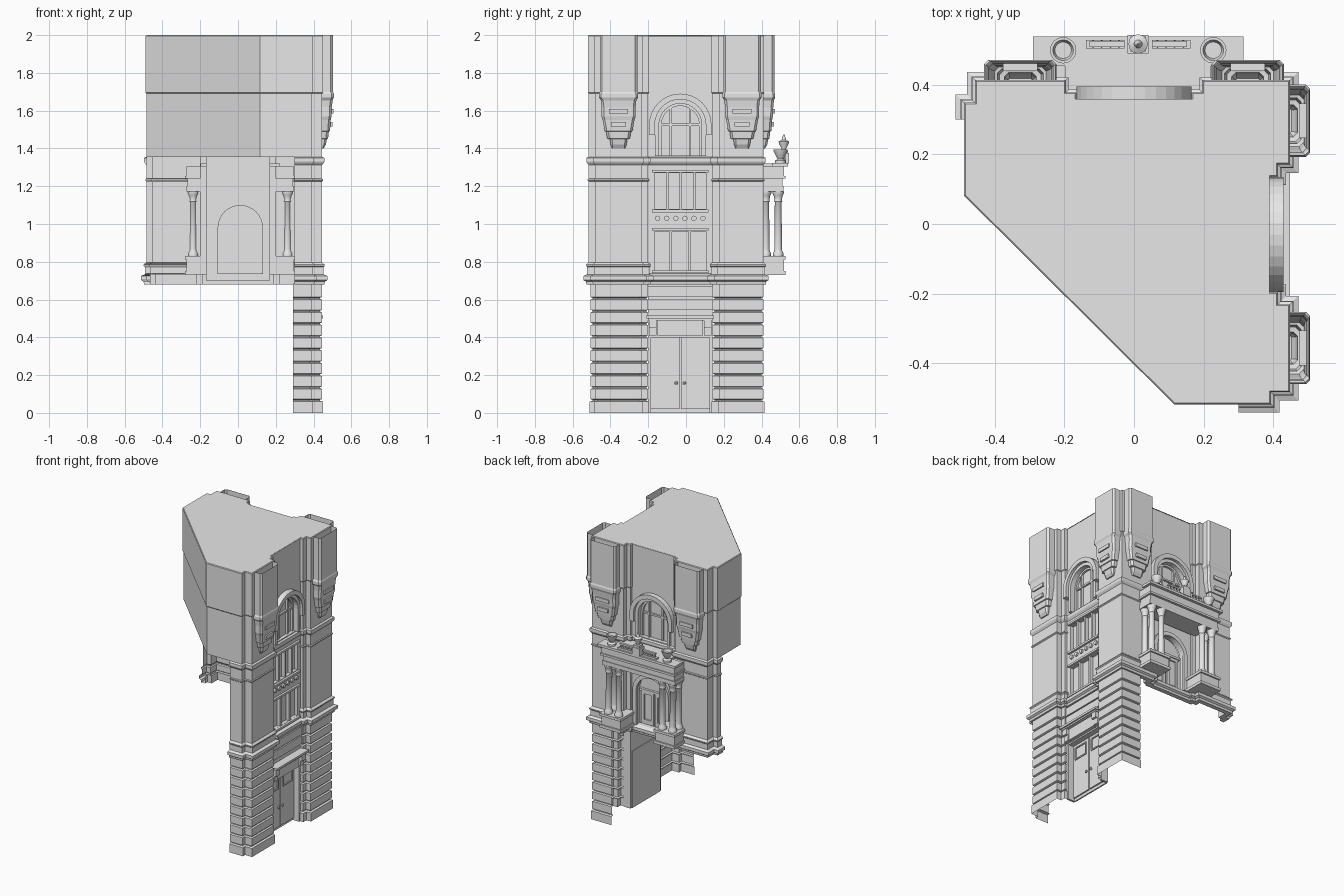
import bpy, math
from mathutils import Vector, Matrix

cube = bpy.data.objects.get("Cube")
if cube:
    bpy.data.objects.remove(cube)

stone = bpy.data.materials.new("pale_grey_stone")
stone.use_nodes = True
GREY = (0.8, 0.8, 0.8, 1)
stone.diffuse_color = GREY
for node in stone.node_tree.nodes:
    if node.type == 'BSDF_PRINCIPLED':
        node.inputs["Base Color"].default_value = GREY


def add(name, verts, faces, smooth=False):
    me = bpy.data.meshes.new(name)
    me.from_pydata([tuple(v) for v in verts], [], faces)
    me.materials.append(stone)
    ob = bpy.data.objects.new(name, me)
    bpy.context.collection.objects.link(ob)
    if smooth:
        bpy.ops.object.select_all(action='DESELECT')
        ob.select_set(True)
        bpy.context.view_layer.objects.active = ob
        bpy.ops.object.shade_smooth_by_angle(angle=math.radians(40))
    return ob


# Facade frames: u runs along the wall, d points outward, z is up
def east(u, d, z):
    return Vector((0.445 + d, u - 0.03, z))


def north(u, d, z):
    return Vector((-u, 0.41 + d, z))


def porch(u, d, z):
    return Vector((0.012 - u, 0.41 + d, z))


def sweep(name, path, profile):
    """Run a wall profile of (offset, z) along a plan path with mitred corners."""
    pts = [Vector(p) for p in path]
    normals = []
    for a, b in zip(pts, pts[1:]):
        t = (b - a).normalized()
        normals.append(Vector((t.y, -t.x)))
    verts, m = [], len(profile)
    for i, p in enumerate(pts):
        n1, n2 = normals[max(i - 1, 0)], normals[min(i, len(normals) - 1)]
        mitre = (n1 + n2) / (1 + n1.dot(n2))
        verts += [(*(p + mitre * o), z) for o, z in profile]
    faces = [(i * m + j, (i + 1) * m + j, (i + 1) * m + j + 1, i * m + j + 1)
             for i in range(len(pts) - 1) for j in range(m - 1)]
    return add(name, verts, faces)


def boxes(name, frame, specs):
    verts, faces = [], []
    for u0, u1, d0, d1, z0, z1 in specs:
        k = len(verts)
        verts += [frame(u, d, z) for z in (z0, z1) for u, d in ((u0, d0), (u0, d1), (u1, d1), (u1, d0))]
        faces += [(k, k + 1, k + 2, k + 3), (k + 7, k + 6, k + 5, k + 4)]
        for a in range(4):
            b = (a + 1) % 4
            faces.append((k + b, k + a, k + a + 4, k + b + 4))
    return add(name, verts, faces)


def slab(name, frame, loops, d0, d1):
    """Flat slab with holes; the loops are outlines in (u, z)."""
    cu = bpy.data.curves.new(name, 'CURVE')
    cu.dimensions, cu.fill_mode, cu.extrude = '2D', 'BOTH', (d1 - d0) / 2
    for loop in loops:
        sp = cu.splines.new('POLY')
        sp.points.add(len(loop) - 1)
        for p, (u, z) in zip(sp.points, loop):
            p.co = (u, z, 0, 1)
        sp.use_cyclic_u = True
    tmp = bpy.data.objects.new(name + "_outline", cu)
    bpy.context.collection.objects.link(tmp)
    dg = bpy.context.evaluated_depsgraph_get()
    me = bpy.data.meshes.new_from_object(tmp.evaluated_get(dg))
    bpy.data.objects.remove(tmp)
    verts = [frame(v.co.x, (d0 + d1) / 2 + v.co.z, v.co.y) for v in me.vertices]
    return add(name, verts, [tuple(p.vertices) for p in me.polygons])


def rect(u0, u1, z0, z1):
    return [(u0, z0), (u1, z0), (u1, z1), (u0, z1)]


def arch(c, r, z0, spring, n=16):
    curve = [(c + r * math.cos(math.pi * i / n), spring + r * math.sin(math.pi * i / n)) for i in range(n + 1)]
    return [(c + r, z0)] + curve + [(c - r, z0)]


def arch_ring(c, r_out, r_in, z0, spring):
    return arch(c, r_out, z0, spring) + arch(c, r_in, z0, spring)[::-1]


def lathe(name, centre, profile, n=16):
    m, verts = len(profile), []
    for i in range(n):
        a = 2 * math.pi * i / n
        verts += [(centre.x + r * math.cos(a), centre.y + r * math.sin(a), z) for r, z in profile]
    faces = [(i * m + j, (i + 1) % n * m + j, (i + 1) % n * m + j + 1, i * m + j + 1)
             for i in range(n) for j in range(m - 1)]
    faces += [tuple(i * m for i in reversed(range(n))), tuple(i * m + m - 1 for i in range(n))]
    return add(name, verts, faces, True)


# Plan of the two street walls, counter-clockwise
pier_south = [(.39, -.515), (.39, -.48), (.445, -.48), (.445, -.235), (.41, -.235), (.41, -.2), (.39, -.2)]
pier_corner = [(.39, .14), (.41, .14), (.41, .175), (.445, .175), (.445, .41),
               (.2, .41), (.2, .375), (.17, .375), (.17, .36)]
pier_west = [(-.17, .36), (-.17, .375), (-.2, .375), (-.2, .41), (-.453, .41), (-.453, .345), (-.485, .345)]
south_end, west_end = [(.30, -.515)], [(-.485, .3)]
diagonal = [(-.485, .083), (.117, -.515)]

# Rusticated ground storey
rustic = [(.005, 0), (.005, .06)]
for k in range(1, 10):
    z = k * .0675
    rustic += [(-.01, z - .004), (-.01, z + .002), (0, z + .006), (0, z + .059)]
rustic.append((0, .685))
sweep("base_south", [(.29, -.505), (.39, -.505)] + pier_south[1:], rustic)
sweep("base_corner", pier_corner[:5] + [(.29, .41)], rustic)

# Middle storey walls, ledge and band
middle = [(.008, .73), (.008, .772), (.014, .778), (.014, .785), (0, .797),
          (0, 1.225), (.006, 1.23), (.006, 1.237), (0, 1.24), (0, 1.36)]
full = south_end + pier_south + pier_corner + pier_west + west_end
sweep("middle_south", south_end + pier_south, middle)
sweep("middle_corner", pier_corner, middle)
sweep("middle_west", pier_west + west_end, middle)
sweep("ledge", full, [(-.02, .735), (-.02, .68), (.012, .68), (.015, .695), (.028, .703), (.028, .725), (0, .737)])
sweep("string_band", full, [(0, 1.312), (.008, 1.322), (.012, 1.33), (.012, 1.35), (0, 1.356)])

# Upper block with cut-off rear
upper = [(0, 1.355), (0, 1.69), (.004, 1.695), (.004, 1.995), (0, 2)]
sweep("upper_wall", pier_west + diagonal + pier_south, upper)
sweep("upper_corner", pier_corner, upper)
outline = pier_south + pier_corner + pier_west + diagonal
n = len(outline)
add("roof_and_soffit", [(x, y, z) for z in (1.356, 2) for x, y in outline],
    [tuple(reversed(range(n))), tuple(range(n, 2 * n))])

# Recessed bays with openings
lower_panes = [(-.137, -.057), (-.043, .043), (.057, .137)]
upper_panes = [(-.137, -.075), (-.061, -.004), (.01, .067), (.081, .137)]
holes = [rect(a, b, .755, .96) for a, b in lower_panes]
holes += [rect(a, b, 1.08, 1.27) for a, b in upper_panes]
window_hole = arch(0, .113, 1.362, 1.525)
slab("east_bay", east, [rect(-.17, .17, .70, 1.995), window_hole] + holes, -.08, -.055)
slab("north_bay", north, [rect(-.17, .17, .70, 1.995), window_hole, arch(-.012, .118, .737, .98)], -.08, -.05)
slab("entrance_bay", east, [[(-.17, 0), (-.155, 0), (-.155, .4), (.155, .4), (.155, 0), (.17, 0),
                            (.17, .69), (-.17, .69)]], -.11, -.055)
boxes("bay_courses", east, [(-.17, .17, -.06, -.045, z, z + .058) for z in (.546, .613)])

# Glazing and arch trims for both facades
boxes("east_glazing", east, [(-.15, .15, -.09, -.08, z0, z1) for z0, z1 in ((.74, .98), (1.06, 1.29))])
boxes("window_sills", east, [(-.15, .15, -.06, -.04, z, z + .014) for z in (.74, .965, 1.062, 1.272)])
for i in range(6):
    u = -.12 + i * .048
    ring = [(u + .014 * math.cos(t * math.pi / 6), 1.03 + .014 * math.sin(t * math.pi / 6)) for t in range(12)]
    slab("medallion", east, [ring], -.055, -.043)
for side, frame in (("east", east), ("north", north)):
    slab(side + "_arch_glass", frame, [arch(0, .12, 1.357, 1.525)], -.095, -.085)
    slab(side + "_arch_frame", frame, [arch_ring(0, .113, .1, 1.36, 1.525)], -.085, -.07)
    slab(side + "_archivolt", frame, [arch_ring(0, .165, .135, 1.47, 1.525)], -.055, -.015)
    slab(side + "_inner_archivolt", frame, [arch_ring(0, .135, .113, 1.36, 1.525)], -.055, -.035)
    boxes(side + "_arch_bars", frame, [(-.057, -.045, -.086, -.07, 1.36, 1.62), (.045, .057, -.086, -.07, 1.36, 1.62),
                                       (-.113, .113, -.086, -.072, 1.52, 1.532)])
    # Corbelled turrets, hollow at the top
    steps = [(1.40, .035, .008), (1.42, .042, .02), (1.45, .046, .026), (1.452, .06, .032), (1.49, .066, .036),
             (1.492, .074, .042), (1.55, .084, .046), (1.57, .09, .05), (1.62, .09, .052), (1.655, .094, .056),
             (1.67, .104, .062), (1.69, .104, .062), (1.70, .099, .058), (2, .099, .058)]
    for s in (-1, 1):
        verts, faces = [], []
        for z, h, d in steps:
            c = min(.012, d / 2)
            verts += [frame(s * .327 + u, e, z) for u, e in
                      ((-h, -.01), (-h, d - c), (-h + c, d), (h - c, d), (h, d - c), (h, -.01))]
        for j in range(len(steps) - 1):
            for a in range(5):
                faces.append((j * 6 + a + 1, j * 6 + a, j * 6 + a + 6, j * 6 + a + 7))
        faces.append(tuple(range(6)))
        add(side + "_turret", verts, faces)
        boxes(side + "_turret_plates", frame, [(s * .327 - .04, s * .327 + .04, .03, .056, 1.515, 1.54),
                                               (s * .327 - .05, s * .327 + .05, .03, .06, 1.585, 1.61)])

# Street door with lintel on consoles
boxes("street_door", east, [(-.155, -.004, -.105, -.095, .02, .4), (.004, .155, -.105, -.095, .02, .4),
                            (-.155, .155, -.115, -.105, 0, .4)])
for s in (-1, 1):
    a, b = sorted((s * .025, s * .135))
    slab("door_light_frame", east, [rect(a, b, .29, .38), rect(a + .008, b - .008, .298, .372)], -.095, -.088)
    lathe("door_knob", east(s * .022, -.09, 0), [(.006, .15), (.009, .158), (.006, .166)], 8)
    a, b = sorted((s * .125, s * .165))
    boxes("door_console", east, [(a, b, -.055, -.025, .41, .5), (a, b, -.03, -.01, .45, .5)])
boxes("door_lintel", east, [(-.12, .12, -.055, -.03, .41, .49), (-.17, .17, -.055, -.006, .49, .5),
                            (-.178, .178, -.055, .004, .5, .515)])

# Arched balcony door
slab("balcony_door_panel", porch, [arch(0, .12, .735, .98)], -.095, -.085)
slab("balcony_door_arch", porch, [arch_ring(0, .14, .112, .737, .98)], -.05, -.03)
for s in (-1, 1):
    a, b = sorted((s * .006, s * .1))
    slab("balcony_door_leaf", porch, [rect(a, b, .74, .97), rect(a + .02, b - .02, .77, .95)], -.085, -.075)
boxes("balcony_door_transom", porch, [(-.112, .112, -.085, -.068, .97, .985)])

# Porch: pedestals, columns, entablature
column = [(.028, .83), (.028, .845), (.022, .855), (.02, .87), (.018, 1.115), (.022, 1.12),
          (.019, 1.128), (.024, 1.15), (.03, 1.162), (.03, 1.172)]
for s in (-1, 1):
    def span(a, b, *rest):
        return (*sorted((s * a, s * b)), *rest)
    boxes("porch_pedestal", porch, [span(.135, .285, -.04, .108, .745, .815), span(.128, .292, -.04, .118, .73, .75),
                                    span(.128, .292, -.04, .118, .812, .83)])
    for u, d in ((.17, .078), (.25, .078), (.25, .012)):
        lathe("porch_column", porch(s * u, d, 0), column)
    lathe("parapet_urn", porch(s * .216, .09, 0), [(.028, 1.32), (.028, 1.335), (.016, 1.345), (.024, 1.36),
                                                   (.036, 1.385), (.038, 1.395), (.03, 1.395), (.024, 1.375)])
    boxes("parapet_rail", porch, [span(.04, .15, .095, .12, 1.32, 1.335), span(.04, .14, .1, .116, 1.355, 1.365)])
    for i in range(4):
        lathe("parapet_baluster", porch(s * (.055 + .025 * i), .108, 0), [(.006, 1.333), (.01, 1.343), (.006, 1.357)], 8)
boxes("porch_entablature", porch, [(-.285, .285, -.04, .105, 1.172, 1.2), (-.28, .28, -.04, .1, 1.2, 1.24),
                                   (-.292, .292, -.01, .117, 1.24, 1.255), (-.285, .285, -.01, .11, 1.255, 1.305),
                                   (-.303, .303, .045, .13, 1.305, 1.322), (-.21, .21, -.05, .05, 1.305, 1.32)])

# Central finial
boxes("finial_base", porch, [(-.03, .03, .08, .134, 1.32, 1.375), (-.022, .022, .086, .13, 1.375, 1.39)])
lathe("finial", porch(0, .108, 0), [(.012, 1.39), (.012, 1.4), (.026, 1.425), (.028, 1.437), (.012, 1.445),
                                    (.008, 1.46), (.002, 1.475)], 12)
